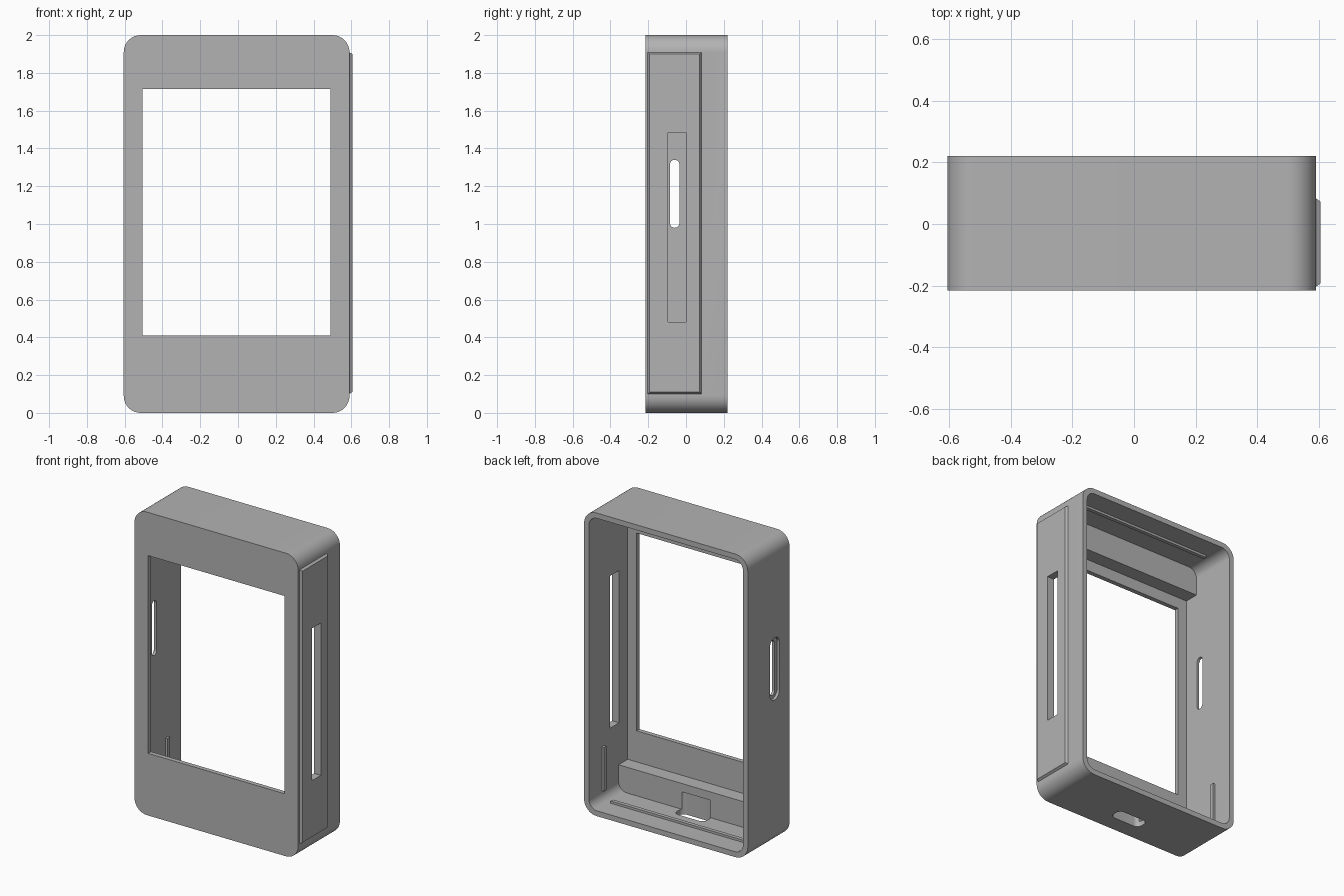
import bpy, bmesh, math

cube = bpy.data.objects.get("Cube")
if cube:
    bpy.data.objects.remove(cube, do_unlink=True)

grey = bpy.data.materials.new("plain grey")
grey.use_nodes = True
colour = (0.45, 0.45, 0.45, 1)
grey.diffuse_color = colour
grey.node_tree.nodes["Principled BSDF"].inputs["Base Color"].default_value = colour


def rounded_rect(a0, a1, b0, b1, r=0.0, steps=10):
    """Outline of a rectangle with rounded corners."""
    if r == 0:
        return [(a0, b0), (a1, b0), (a1, b1), (a0, b1)]
    corners = [(a1 - r, b1 - r), (a0 + r, b1 - r), (a0 + r, b0 + r), (a1 - r, b0 + r)]
    pts = []
    for i, (ca, cb) in enumerate(corners):
        for s in range(steps + 1):
            t = (i + s / steps) * math.pi / 2
            pts.append((ca + r * math.cos(t), cb + r * math.sin(t)))
    return pts


def prism(name, outline, axis, lo, hi):
    """Extrude an outline along an axis from lo to hi."""
    place = {"X": lambda a, b, c: (c, a, b),
             "Y": lambda a, b, c: (a, c, b),
             "Z": lambda a, b, c: (a, b, c)}[axis]
    bm = bmesh.new()
    rings = [[bm.verts.new(place(a, b, c)) for a, b in outline] for c in (lo, hi)]
    n = len(outline)
    for ring in rings:
        bm.faces.new(ring)
    for i in range(n):
        j = (i + 1) % n
        bm.faces.new((rings[0][i], rings[0][j], rings[1][j], rings[1][i]))
    bmesh.ops.recalc_face_normals(bm, faces=bm.faces)
    mesh = bpy.data.meshes.new(name)
    bm.to_mesh(mesh)
    bm.free()
    mesh.materials.append(grey)
    obj = bpy.data.objects.new(name, mesh)
    bpy.context.collection.objects.link(obj)
    return obj


def combine(target, tool, operation):
    """Apply a boolean and remove the tool object."""
    mod = target.modifiers.new("combine", "BOOLEAN")
    mod.operation, mod.solver, mod.object = operation, "EXACT", tool
    bpy.context.view_layer.objects.active = target
    bpy.ops.object.modifier_apply(modifier=mod.name)
    bpy.data.objects.remove(tool, do_unlink=True)


LEFT, RIGHT, FRONT, BACK, WALL = 0.59, -0.605, -0.215, 0.22, 0.035
IN_L, IN_R, LEDGE = LEFT - WALL, RIGHT + WALL, -0.09

# Outer case
case = prism("case", rounded_rect(RIGHT, LEFT, 0, 2, 0.09), "Y", FRONT, BACK)

# Raised side pad with bevelled edges
pad = prism("side_pad", rounded_rect(-0.21, 0.09, 0.095, 1.915), "X", LEFT - 0.01, 0.605)
for v in pad.data.vertices:
    if v.co.x > LEFT:
        v.co.y += 0.018 if v.co.y < 0 else -0.018
        v.co.z += 0.015 if v.co.z < 1 else -0.015
combine(case, pad, "UNION")

# Cavity, shallower over the top and bottom ledges, and the display window
cuts = [
    prism("cavity", rounded_rect(IN_R, IN_L, WALL, 2 - WALL, 0.06), "Y", LEDGE, 0.5),
    prism("ledge_cavity", rounded_rect(IN_R, IN_L, 0.205, 1.79), "Y", FRONT + 0.03, 0.1),
    prism("window", rounded_rect(-0.505, 0.49, 0.41, 1.715), "Y", -0.5, 0.1),
    # Side slots, with a shallow pocket round the right one
    prism("card_slot", rounded_rect(-0.095, 0, 0.48, 1.485), "X", 0.4, 0.8),
    prism("switch_slot", rounded_rect(-0.085, -0.035, 0.98, 1.34, 0.0249), "X", -0.8, -0.4),
    prism("switch_pocket", rounded_rect(-0.11, -0.01, 0.955, 1.365, 0.0499), "X", -0.8, RIGHT + 0.018),
    # Port in the floor
    prism("port", rounded_rect(-0.12, 0.1, -0.105, -0.015, 0.035), "Z", -0.2, 0.15),
]
for cut in cuts:
    combine(case, cut, "DIFFERENCE")

bpy.ops.object.select_all(action="DESELECT")
case.select_set(True)
bpy.context.view_layer.objects.active = case
bpy.ops.object.shade_smooth_by_angle(angle=math.radians(30))

# Snap ridges on the floor, ceiling and lower side walls
for name, z0, z1 in (("floor_ridge", WALL - 0.005, WALL + 0.015),
                     ("ceiling_ridge", 1.985 - WALL - 0.0, 2.005 - WALL)):
    prism(name, rounded_rect(-0.5, 0.49, 0.06, 0.085), "Z", z0, z1)
for name, x0, x1 in (("left_ridge", IN_L - 0.015, IN_L + 0.005),
                     ("right_ridge", IN_R - 0.005, IN_R + 0.015)):
    prism(name, rounded_rect(0.06, 0.085, 0.1, 0.39), "X", x0, x1)
